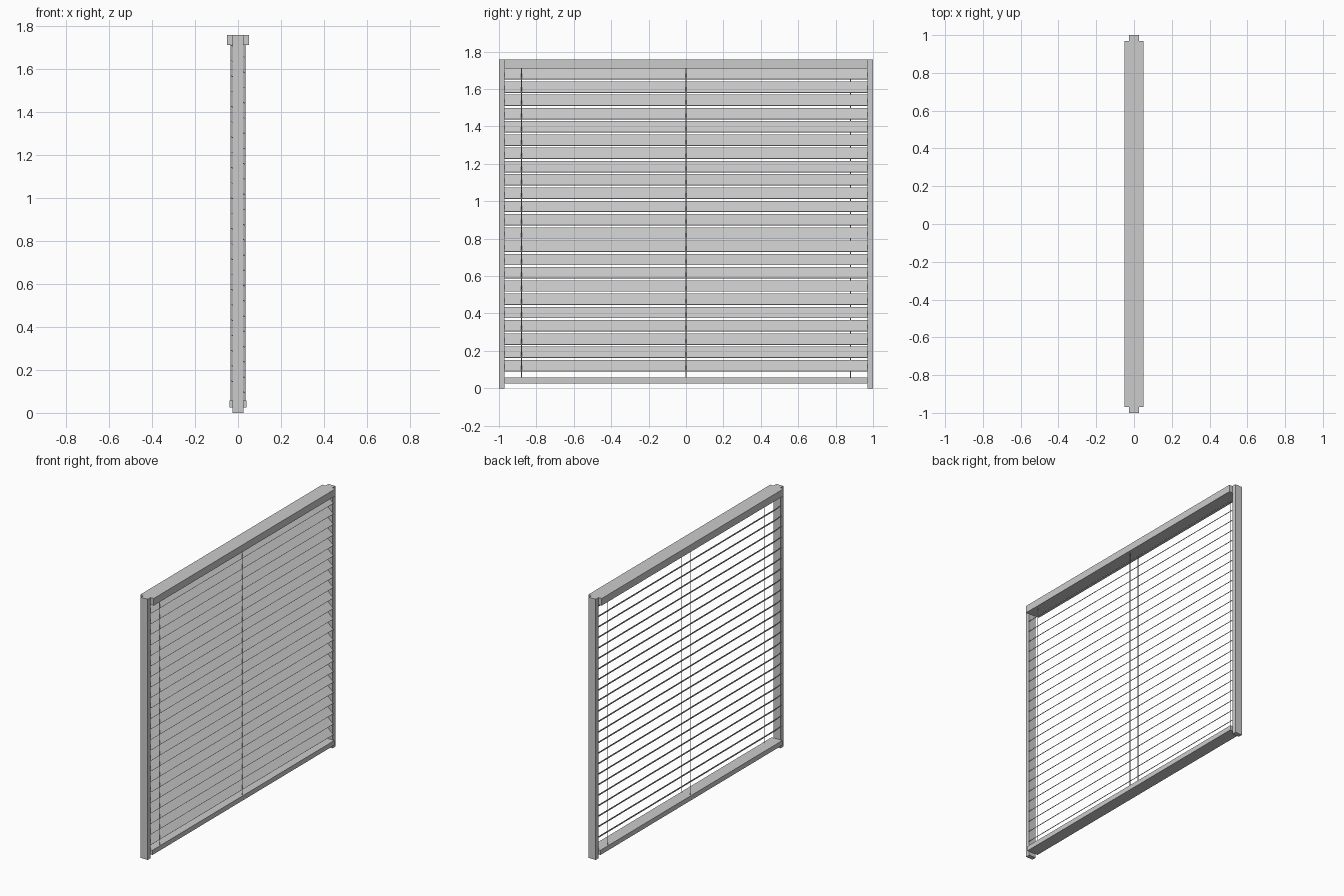
import bpy, math

if "Cube" in bpy.data.objects:
    bpy.data.objects.remove(bpy.data.objects["Cube"])

def box(name, size, loc, tilt=0.0):
    bpy.ops.mesh.primitive_cube_add(size=1, location=loc, rotation=(0, tilt, 0))
    ob = bpy.context.object
    ob.name = name
    ob.scale = size
    return ob

# Side guide posts
for side, y in (("front", -0.985), ("back", 0.985)):
    box(side + "_guide_post", (0.052, 0.03, 1.758), (0, y, 0.879))

# Head rail and bottom rail
box("head_rail", (0.1, 1.94, 0.048), (0, 0, 1.734))
box("bottom_rail", (0.08, 1.94, 0.032), (0, 0, 0.041))

# Tilted slats, falling towards +x
for i in range(23):
    box(f"slat_{i + 1}", (0.086, 1.94, 0.003), (0, 0, 0.1215 + i * 0.0709), math.radians(43))

# Ladder cords along the slat edges
for i, (x, y) in enumerate(((0.032, -0.88), (0.032, 0), (-0.032, 0), (-0.032, 0.88))):
    bpy.ops.mesh.primitive_cylinder_add(vertices=8, radius=0.002, depth=1.68, location=(x, y, 0.88))
    bpy.context.object.name = f"ladder_cord_{i + 1}"
    bpy.ops.object.shade_smooth_by_angle()
